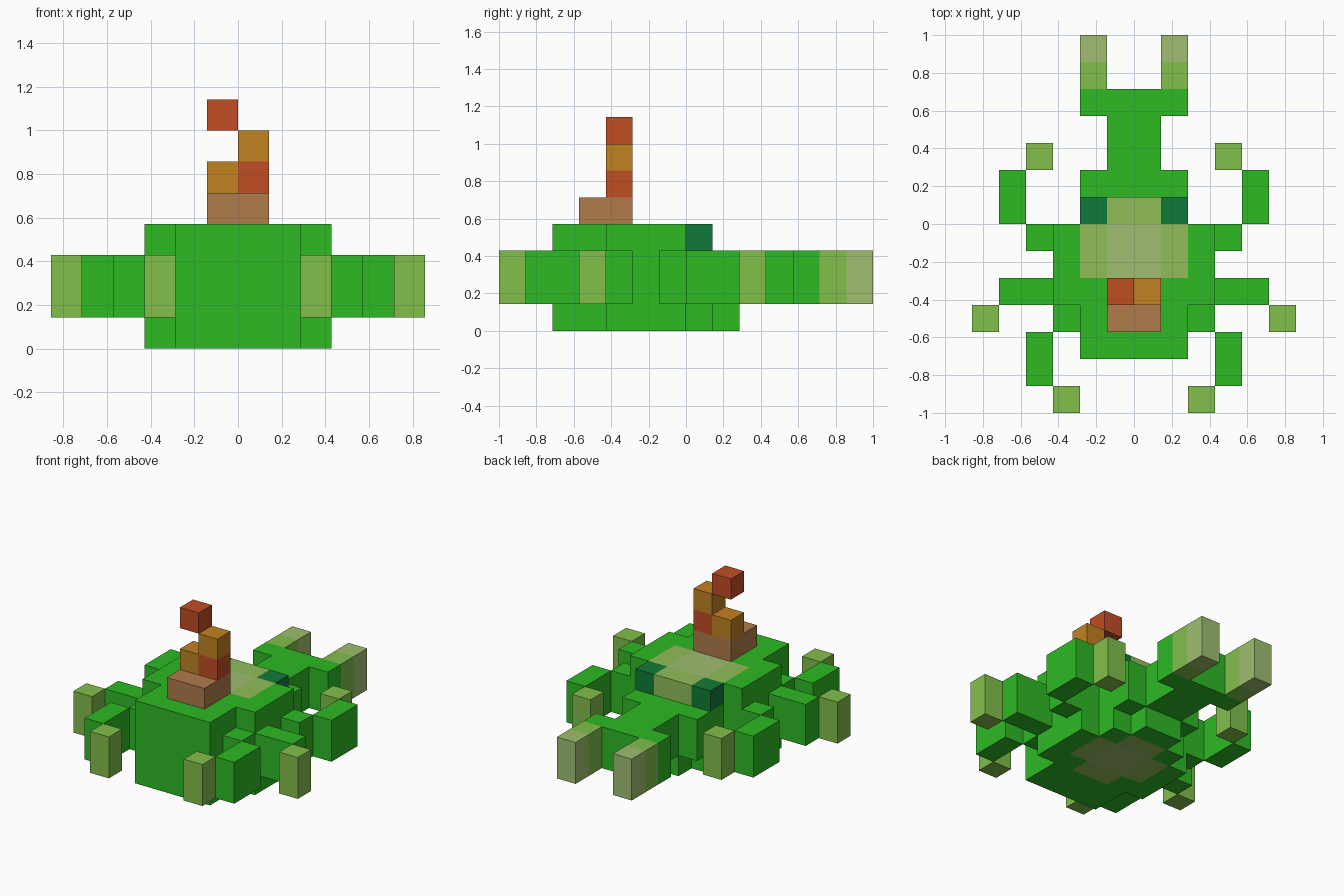
import bpy
import bmesh
from mathutils import Vector

U = 1 / 7  # size of one block

if "Cube" in bpy.data.objects:
    bpy.data.objects.remove(bpy.data.objects["Cube"])


def material(name, rgb):
    lin = [((c / 255 + 0.055) / 1.055) ** 2.4 for c in rgb] + [1.0]
    mat = bpy.data.materials.new(name)
    mat.use_nodes = True
    mat.diffuse_color = lin
    mat.node_tree.nodes["Principled BSDF"].inputs["Base Color"].default_value = lin
    return mat


GREEN = material("leaf_green", (46, 186, 36))
LIGHT = material("light_green", (130, 191, 75))
SHELL = material("shell_green", (145, 190, 88))
PALE = material("pale_green", (160, 190, 113))
DARK = material("dark_green", (16, 122, 56))
RED = material("brick_red", (192, 77, 36))
AMBER = material("amber", (193, 130, 34))
BROWN = material("clay_brown", (176, 124, 76))


def span(a, b):
    return range(min(a, b), max(a, b))


def blocks(name, boxes, mats, rule=lambda centre, normal: 0):
    """Merge boxes given as (x range, y range, z range) into one outer skin."""
    cells = {(x, y, z) for bx, by, bz in boxes
             for x in span(*bx) for y in span(*by) for z in span(*bz)}
    bm = bmesh.new()
    for cell in sorted(cells):
        for axis in range(3):
            for sign in (-1, 1):
                n = Vector((0, 0, 0))
                n[axis] = sign
                if tuple(int(c + d) for c, d in zip(cell, n)) in cells:
                    continue
                centre = Vector(cell) + Vector((0.5, 0.5, 0.5))
                a = Vector((0, 0, 0))
                a[(axis + 1) % 3] = 0.5
                b = n.cross(a)
                mid = centre + n / 2
                corners = [mid - a - b, mid + a - b, mid + a + b, mid - a + b]
                face = bm.faces.new([bm.verts.new(p * U) for p in corners])
                face.material_index = rule(centre, n)
    bmesh.ops.remove_doubles(bm, verts=bm.verts, dist=0.001)
    mesh = bpy.data.meshes.new(name)
    bm.to_mesh(mesh)
    bm.free()
    for mat in mats:
        mesh.materials.append(mat)
    obj = bpy.data.objects.new(name, mesh)
    bpy.context.collection.objects.link(obj)
    return obj


# Body: eyes at the rear corners, shell patch on the top and underside
def body_colour(c, n):
    x, y, z = abs(c.x), c.y, c.z
    if z > 3 and 0 < y < 1 and x > 1:
        return 3
    if n.y > 0 and z > 3 and x < 1:
        return 1
    if n.z and (z > 3 or z < 1):
        if x < 1 and -2 < y < 0:
            return 2
        if (x < 2 and -2 < y < 0) or (x < 1 and -3 < y < 1):
            return 1
    return 0


body = [
    ((-2, 2), (-5, 1), (0, 4)),
    ((-3, 3), (-3, 0), (0, 4)),
    ((-2, 2), (1, 2), (1, 3)),
    ((-1, 1), (1, 2), (0, 1)),
    ((-1, 1), (2, 4), (1, 3)),
    ((-2, 2), (4, 5), (1, 3)),
]
blocks("body", body, [GREEN, SHELL, PALE, DARK], body_colour)

# Legs and rear claws on both sides
MID = (1, 3)
legs = {
    "front_leg": ([((2, 3), (-4, -3)), ((3, 4), (-6, -4))], ((2, 3), (-7, -6))),
    "middle_leg": ([((3, 5), (-3, -2))], ((5, 6), (-4, -3))),
    "rear_leg": ([((3, 4), (-1, 0)), ((4, 5), (0, 2))], ((3, 4), (2, 3))),
}
for side, s in (("left", 1), ("right", -1)):
    def place(bx, by):
        return ((bx[0] * s, bx[1] * s), by, MID)

    for part, (segments, tip) in legs.items():
        blocks(f"{side}_{part}", [place(*seg) for seg in segments], [GREEN])
        blocks(f"{side}_{part}_tip", [place(*tip)], [LIGHT])
    blocks(f"{side}_claw", [place((1, 2), (5, 7))], [LIGHT, PALE],
           lambda c, n: int(c.y > 6))

# Spiral plume on its clay base
blocks("plume_base", [((-1, 1), (-4, -2), (4, 5))], [BROWN])
plume = [("lower_red", 0, 5, RED), ("lower_amber", -1, 5, AMBER),
         ("upper_amber", 0, 6, AMBER), ("top_red", -1, 7, RED)]
for name, x, z, mat in plume:
    blocks(f"plume_{name}", [((x, x + 1), (-3, -2), (z, z + 1))], [mat])
